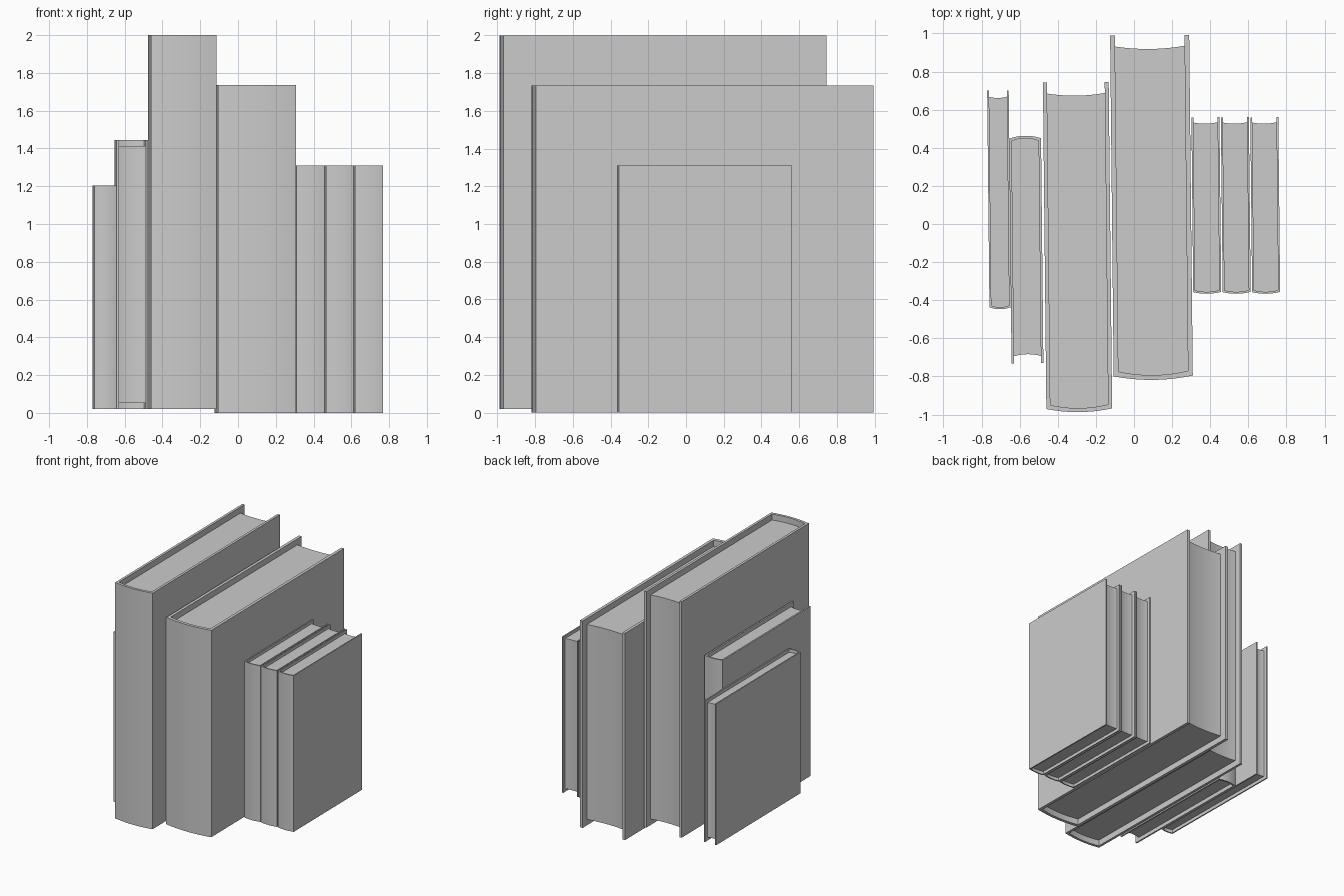
import bpy, bmesh, math

if "Cube" in bpy.data.objects:
    bpy.data.objects.remove(bpy.data.objects["Cube"])

TILT = 0.0105   # slight turn shared by the whole row
SEG = 10        # segments across each curved edge


def arc(x0, x1, y, bulge):
    """Shallow curve from x0 to x1, corners at y and middle at y + bulge."""
    pts = []
    for i in range(SEG + 1):
        t = i / SEG
        pts.append((x0 + (x1 - x0) * t, y + bulge * (1 - (2 * t - 1) ** 2)))
    return pts


def strip_solid(name, a, b, z0, z1, loc, turn):
    """Solid between two matching outlines a and b, extruded from z0 to z1."""
    bm = bmesh.new()
    ring = a + b[::-1]
    n, m = len(ring), len(a)
    lo = [bm.verts.new((x, y, z0)) for x, y in ring]
    hi = [bm.verts.new((x, y, z1)) for x, y in ring]
    for i in range(n):
        j = (i + 1) % n
        bm.faces.new((lo[i], lo[j], hi[j], hi[i]))
    for i in range(m - 1):
        k = (i, i + 1, n - 2 - i, n - 1 - i)
        bm.faces.new([hi[q] for q in k])
        bm.faces.new([lo[q] for q in reversed(k)])
    bmesh.ops.recalc_face_normals(bm, faces=bm.faces)
    mesh = bpy.data.meshes.new(name)
    bm.to_mesh(mesh)
    bm.free()
    ob = bpy.data.objects.new(name, mesh)
    bpy.context.collection.objects.link(ob)
    ob.location = loc
    ob.rotation_euler.z = turn
    bpy.ops.object.select_all(action='DESELECT')
    ob.select_set(True)
    bpy.context.view_layer.objects.active = ob
    bpy.ops.object.shade_smooth_by_angle(angle=math.radians(30))
    return ob


def book(name, x0, x1, y0, y1, z0, z1, t, bulge, fore, inset, flip=False):
    cx, cy = (x0 + x1) / 2, (y0 + y1) / 2
    w, d = (x1 - x0) / 2, (y1 - y0) / 2
    loc = (cx - cy * TILT, cy, 0)
    turn = TILT + (math.pi if flip else 0)
    spine_y = -d + bulge
    # cover: two boards joined by a rounded spine
    outer = [(-w, d)] + arc(-w, w, spine_y, -bulge) + [(w, d)]
    inner_arc = arc(-w + t, w - t, spine_y + t, -bulge)
    inner = [(-w + t, d)] + inner_arc + [(w - t, d)]
    strip_solid(name + "_cover", outer, inner, z0, z1, loc, turn)
    # pages: block with hollowed fore edge, set in from the boards
    fore_arc = arc(-w + t, w - t, d - fore, -bulge * 0.7)
    strip_solid(name + "_pages", inner_arc, fore_arc,
                z0 + inset, z1 - inset, loc, turn)


# left to right along the row
book("thin_book", -0.763, -0.650, -0.447, 0.70, 0.02, 1.205, 0.010, 0.010, 0.032, 0.028)
book("reversed_book", -0.650, -0.483, -0.730, 0.463, 0.02, 1.445, 0.013, 0.014, 0.037, 0.032, True)
book("tall_book", -0.470, -0.125, -0.987, 0.743, 0.02, 2.0, 0.021, 0.018, 0.057, 0.05)
book("thick_book", -0.115, 0.300, -0.818, 0.99, 0.0, 1.735, 0.025, 0.021, 0.057, 0.05)
for i in range(3):
    x = 0.307 + i * 0.1545
    book("small_book_%d" % (i + 1), x, x + 0.147, -0.366, 0.56, 0.0, 1.31,
         0.010, 0.009, 0.027, 0.025)
